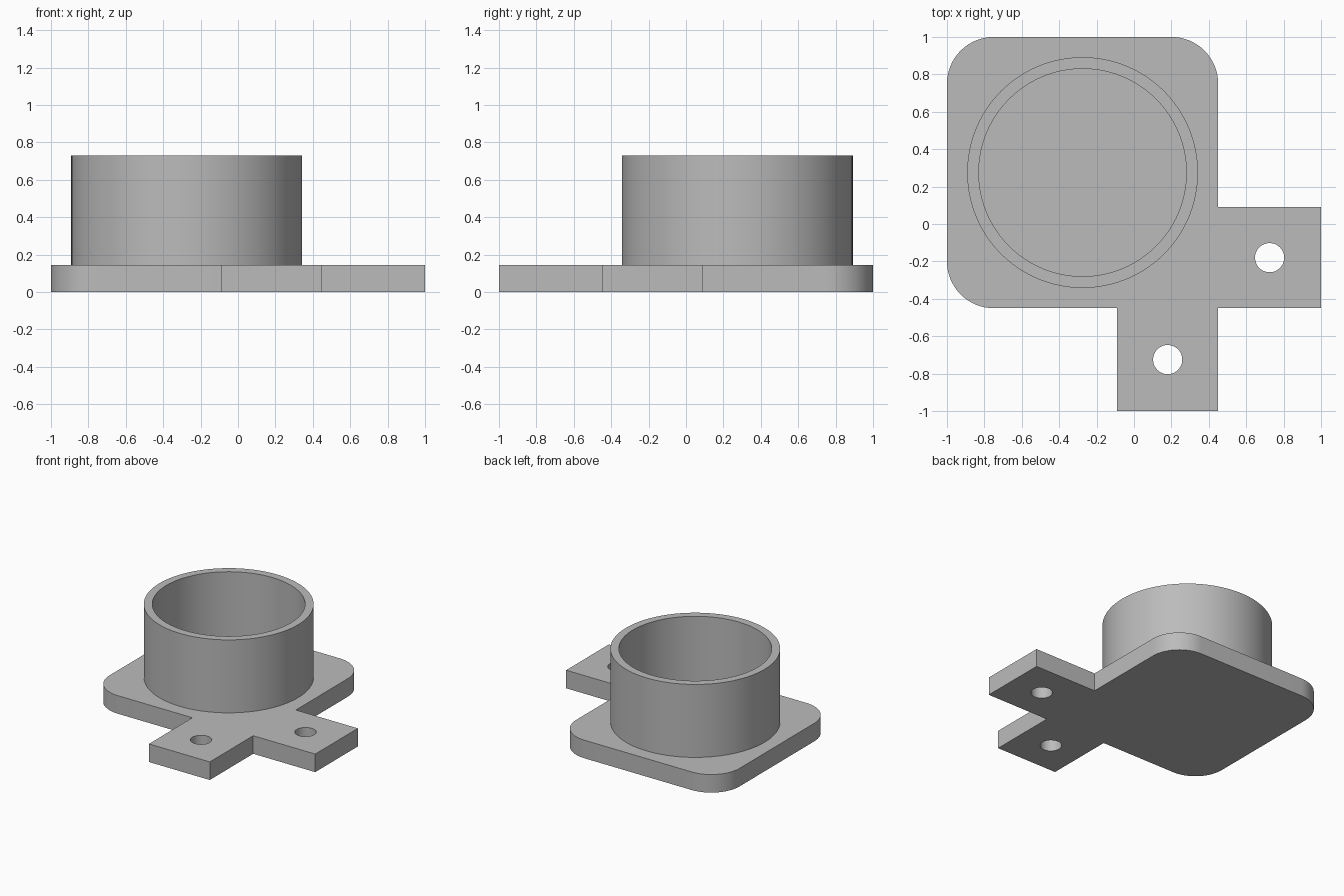
import bpy
import bmesh
from math import cos, sin, pi, radians

if "Cube" in bpy.data.objects:
    bpy.data.objects.remove(bpy.data.objects["Cube"])

PLATE_TOP = 0.145
TUBE_TOP = 0.73

grey = bpy.data.materials.new("plain grey")
grey.use_nodes = True
colour = (0.5, 0.5, 0.5, 1)
grey.diffuse_color = colour
grey.node_tree.nodes["Principled BSDF"].inputs["Base Color"].default_value = colour


def arc(cx, cy, radius, start, end, steps):
    """Points along an arc, angles in degrees, end included."""
    angles = [radians(start + (end - start) * i / steps) for i in range(steps + 1)]
    return [(cx + radius * cos(a), cy + radius * sin(a)) for a in angles]


def finish(bm, name):
    bmesh.ops.recalc_face_normals(bm, faces=bm.faces)
    mesh = bpy.data.meshes.new(name)
    bm.to_mesh(mesh)
    bm.free()
    mesh.materials.append(grey)
    obj = bpy.data.objects.new(name, mesh)
    bpy.context.collection.objects.link(obj)
    bpy.ops.object.select_all(action="DESELECT")
    obj.select_set(True)
    bpy.context.view_layer.objects.active = obj
    bpy.ops.object.shade_smooth_by_angle(angle=radians(30))
    return obj


def plate(name, loops, height):
    """Fill an outline with holes and extrude it upwards."""
    bm = bmesh.new()
    edges = []
    for loop in loops:
        verts = [bm.verts.new((x, y, 0)) for x, y in loop]
        edges += [bm.edges.new((verts[i - 1], verts[i])) for i in range(len(verts))]
    bmesh.ops.triangle_fill(bm, edges=edges, use_beauty=True, normal=(0, 0, 1))
    result = bmesh.ops.extrude_face_region(bm, geom=bm.faces[:], use_keep_orig=True)
    top = [g for g in result["geom"] if isinstance(g, bmesh.types.BMVert)]
    bmesh.ops.translate(bm, verts=top, vec=(0, 0, height))
    return finish(bm, name)


# Base plate: rounded square with two square-cornered mounting tabs
RADIUS = 0.25
outline = [(-0.09, -0.45), (-0.09, -1), (0.45, -1), (0.45, -0.45),
           (1, -0.45), (1, 0.09), (0.45, 0.09)]
for cx, cy, start in ((0.2, 0.75, 0), (-0.75, 0.75, 90), (-0.75, -0.2, 180)):
    outline += arc(cx, cy, RADIUS, start, start + 90, 16)

# Screw hole in each tab
holes = [arc(cx, cy, 0.078, 0, 360, 48)[:-1]
         for cx, cy in ((0.725, -0.18), (0.18, -0.725))]
plate("base_plate", [outline] + holes, PLATE_TOP)

# Round socket wall: revolved profile, standing open on the plate
bm = bmesh.new()
profile = [(0.555, PLATE_TOP), (0.555, TUBE_TOP), (0.617, TUBE_TOP), (0.617, PLATE_TOP)]
verts = [bm.verts.new((r, 0, z)) for r, z in profile]
edges = [bm.edges.new(pair) for pair in zip(verts, verts[1:])]
bmesh.ops.spin(bm, geom=verts + edges, cent=(0, 0, 0), axis=(0, 0, 1),
               angle=2 * pi, steps=96, use_merge=True)
bmesh.ops.remove_doubles(bm, verts=bm.verts, dist=0.0001)
bmesh.ops.translate(bm, verts=bm.verts, vec=(-0.275, 0.275, 0))
finish(bm, "socket_wall")
